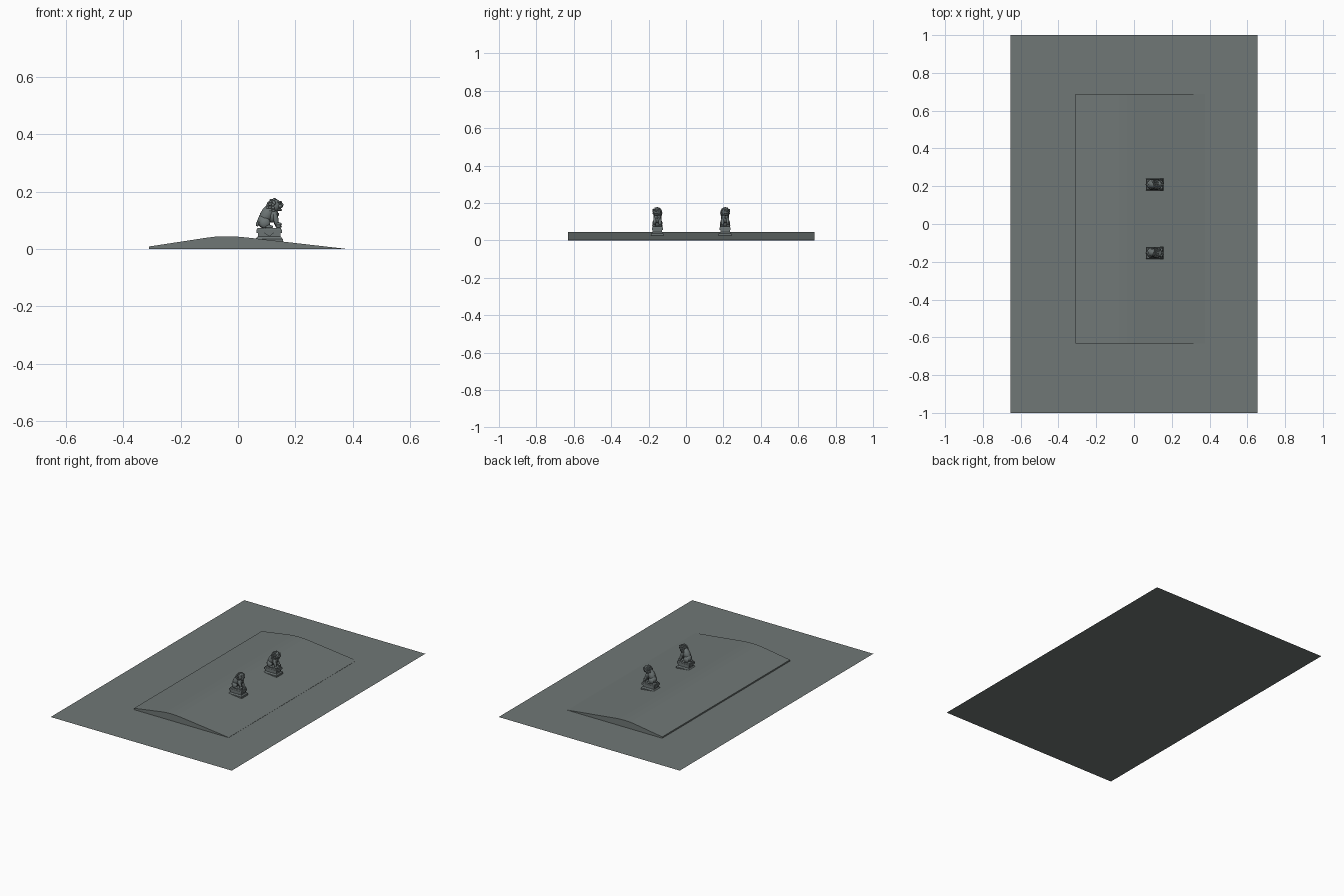
import bpy, bmesh, math
from mathutils import Matrix, Vector

if "Cube" in bpy.data.objects:
    bpy.data.objects.remove(bpy.data.objects["Cube"])


def material(name, rgb):
    m = bpy.data.materials.new(name)
    m.diffuse_color = (*rgb, 1)
    m.use_nodes = True
    m.node_tree.nodes["Principled BSDF"].inputs["Base Color"].default_value = m.diffuse_color
    return m


PAVING = material("paving grey", (0.16, 0.185, 0.18))
STONE = material("stone grey", (0.15, 0.175, 0.175))


def finish(bm, name, mat, smooth=False):
    bmesh.ops.recalc_face_normals(bm, faces=bm.faces)
    for f in bm.faces:
        f.smooth = smooth
    me = bpy.data.meshes.new(name)
    bm.to_mesh(me)
    bm.free()
    me.materials.append(mat)
    ob = bpy.data.objects.new(name, me)
    bpy.context.collection.objects.link(ob)
    return ob


def ball(bm, centre, radii, tilt=0, seg=16):
    """Ellipsoid tilted about the y axis (degrees)."""
    m = (Matrix.Translation(centre) @ Matrix.Rotation(math.radians(tilt), 4, 'Y')
         @ Matrix.Diagonal((*radii, 1)))
    bmesh.ops.create_uvsphere(bm, u_segments=seg, v_segments=max(6, seg * 5 // 8),
                              radius=1, matrix=m)


def block(bm, x0, x1, half, z0, z1, inset=0):
    """Box along x, its top edge drawn in by inset."""
    lo = [bm.verts.new(p) for p in ((x0, -half, z0), (x1, -half, z0), (x1, half, z0), (x0, half, z0))]
    a, b, h = x0 + inset, x1 - inset, half - inset
    hi = [bm.verts.new(p) for p in ((a, -h, z1), (b, -h, z1), (b, h, z1), (a, h, z1))]
    bm.faces.new(lo)
    bm.faces.new(hi)
    for i in range(4):
        j = (i + 1) % 4
        bm.faces.new((lo[i], lo[j], hi[j], hi[i]))


# Flat ground sheet
bm = bmesh.new()
bm.faces.new([bm.verts.new((x, y, 0)) for x, y in
              ((-0.655, -1), (0.655, -1), (0.655, 1), (-0.655, 1))])
finish(bm, "ground_sheet", PAVING)

# Low ramp, one profile extruded along y
bm = bmesh.new()
profile = [(-0.31, 0), (0.375, 0), (0.375, 0.001), (0.03, 0.0405), (0, 0.0432), (-0.04, 0.0445),
           (-0.08, 0.0432), (-0.11, 0.0395), (-0.31, 0.009)]
ends = [[bm.verts.new((x, y, z)) for x, z in profile] for y in (-0.632, 0.688)]
bm.faces.new(ends[0])
bm.faces.new(ends[1])
for i in range(len(profile)):
    j = (i + 1) % len(profile)
    bm.faces.new((ends[0][i], ends[0][j], ends[1][j], ends[1][i]))
finish(bm, "ramp", PAVING)


def guardian(prefix, cy, side):
    """Seated guardian on a plinth, facing +x; side is the y side its head turns to."""
    objs = []

    # Tiered plinth
    bm = bmesh.new()
    block(bm, 0.060, 0.157, 0.034, 0.022, 0.036)
    block(bm, 0.062, 0.155, 0.032, 0.036, 0.044, 0.006)
    block(bm, 0.069, 0.148, 0.025, 0.044, 0.056)
    block(bm, 0.064, 0.153, 0.030, 0.056, 0.068)
    block(bm, 0.066, 0.151, 0.028, 0.068, 0.074, 0.002)
    objs.append(finish(bm, prefix + "_plinth", STONE))

    # Hanging cloth corners on the four sides
    bm = bmesh.new()
    for s in (-1, 1):
        y = s * 0.0308
        bm.faces.new([bm.verts.new(p) for p in
                      ((0.078, y, 0.066), (0.139, y, 0.066), (0.1085, y, 0.044))])
        x = 0.1085 + s * 0.0452
        bm.faces.new([bm.verts.new(p) for p in
                      ((x, -0.02, 0.066), (x, 0.02, 0.066), (x, 0, 0.044))])
    objs.append(finish(bm, prefix + "_cloth", STONE))

    # Body: rump, back, chest and haunches
    bm = bmesh.new()
    ball(bm, (0.089, 0, 0.097), (0.021, 0.023, 0.024))
    ball(bm, (0.102, 0, 0.121), (0.023, 0.022, 0.040), 28)
    ball(bm, (0.122, 0, 0.118), (0.018, 0.020, 0.026), 8)
    for s in (-1, 1):
        ball(bm, (0.094, s * 0.017, 0.091), (0.019, 0.010, 0.018), -25)
        ball(bm, (0.109, s * 0.020, 0.078), (0.014, 0.008, 0.006))
    objs.append(finish(bm, prefix + "_body", STONE, True))

    # Front legs and paws, one paw raised on a ball
    bm = bmesh.new()
    for s in (-1, 1):
        lift = 0.008 if s == side else 0
        ball(bm, (0.132, s * 0.014, 0.101 + lift / 2), (0.009, 0.008, 0.027), -12)
        ball(bm, (0.142, s * 0.016, 0.079 + lift), (0.011, 0.009, 0.006))
    ball(bm, (0.142, side * 0.017, 0.080), (0.009, 0.009, 0.008))
    objs.append(finish(bm, prefix + "_front_legs", STONE, True))

    # Tail curled up against the back
    bm = bmesh.new()
    for i in range(5):
        r = 0.007 - 0.0008 * i
        ball(bm, (0.069 + 0.003 * i, 0, 0.088 + 0.009 * i), (r, r, r * 1.3), 20, 10)
    objs.append(finish(bm, prefix + "_tail", STONE, True))

    # Head with brow, muzzle, jaw, nose and ears
    bm = bmesh.new()
    ball(bm, (0.129, 0, 0.152), (0.022, 0.021, 0.023))
    ball(bm, (0.147, 0, 0.150), (0.011, 0.014, 0.008))
    ball(bm, (0.143, 0, 0.138), (0.011, 0.012, 0.005), 12)
    ball(bm, (0.156, 0, 0.155), (0.004, 0.006, 0.004), 0, 10)
    for s in (-1, 1):
        ball(bm, (0.147, s * 0.009, 0.164), (0.006, 0.007, 0.004), 20, 10)
        ball(bm, (0.150, s * 0.008, 0.159), (0.004, 0.004, 0.003), 0, 10)
        ball(bm, (0.132, s * 0.021, 0.161), (0.006, 0.004, 0.007), -20, 10)
    # Mane curls in rings around the back of the head
    for ring, (x, z, r) in enumerate(((0.128, 0.152, 0.022), (0.117, 0.149, 0.022),
                                      (0.108, 0.143, 0.019))):
        for k in range(11):
            a = math.radians(-50 + 28 * k + 14 * (ring % 2))
            ball(bm, (x, r * math.cos(a), z + r * math.sin(a)), (0.006, 0.005, 0.005), 0, 8)
    bmesh.ops.rotate(bm, verts=bm.verts, cent=Vector((0.122, 0, 0)),
                     matrix=Matrix.Rotation(math.radians(15 * side), 3, 'Z'))
    objs.append(finish(bm, prefix + "_head", STONE, True))

    # Collar bell on the chest
    bm = bmesh.new()
    ball(bm, (0.139, 0, 0.121), (0.005, 0.005, 0.006), 0, 10)
    objs.append(finish(bm, prefix + "_bell", STONE, True))

    for ob in objs:
        ob.location.y = cy


guardian("near_guardian", -0.153, -1)
guardian("far_guardian", 0.209, 1)
